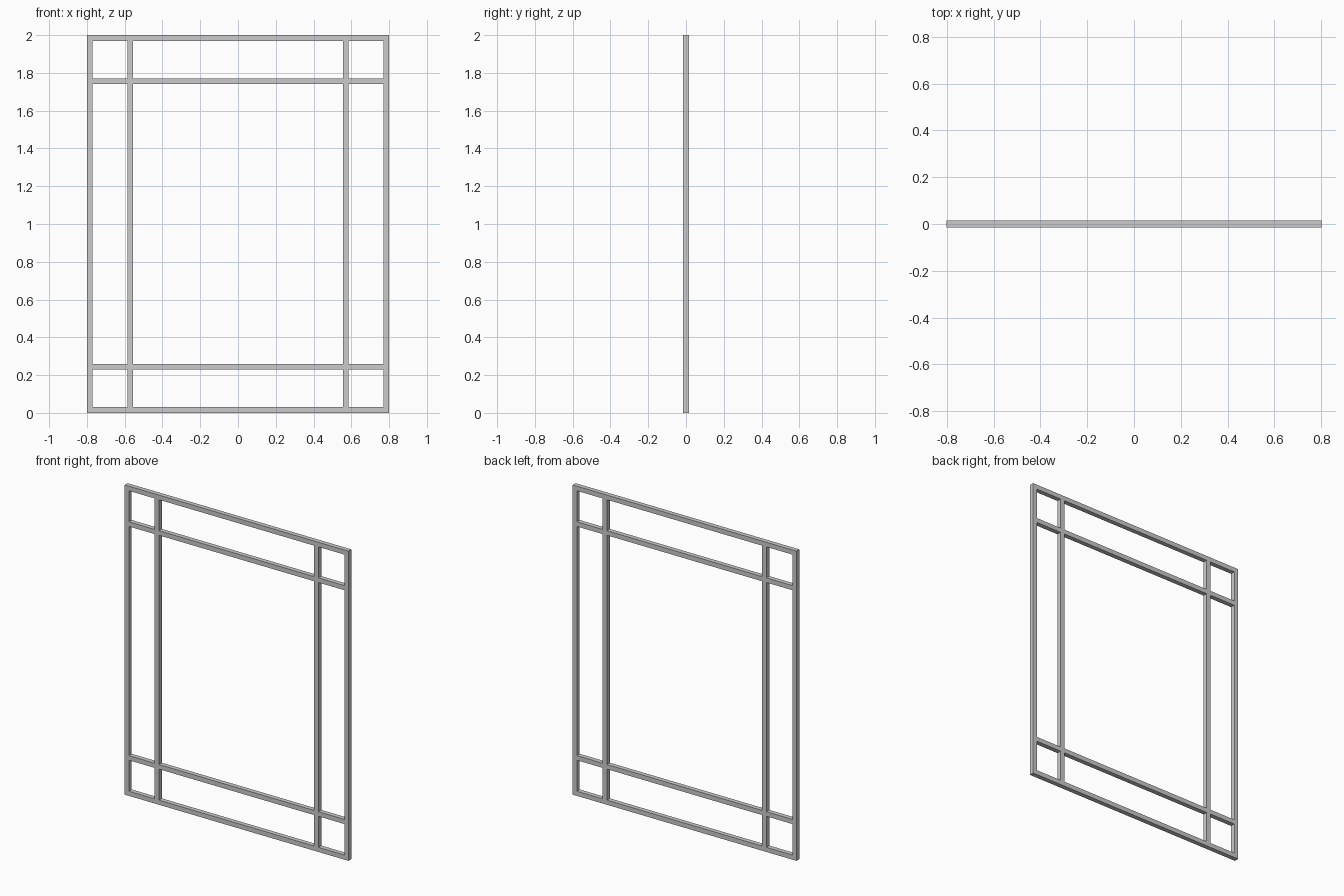
import bpy, bmesh

if "Cube" in bpy.data.objects:
    bpy.data.objects.remove(bpy.data.objects["Cube"])

W, H, T, D = 1.6, 2.0, 0.03, 0.03      # overall size, bar width, bar depth
IX, IZ = 0.57, 0.245                   # inner bar centre lines

# grid lines along each axis; odd-numbered gaps are open, even-numbered are bars
xs = [-W/2, -W/2 + T, -IX - T/2, -IX + T/2, IX - T/2, IX + T/2, W/2 - T, W/2]
zs = [0, T, IZ - T/2, IZ + T/2, H - IZ - T/2, H - IZ + T/2, H - T, H]
LAST = len(xs) - 2


def flat_lattice(name, keep):
    """Fill the chosen grid cells and extrude them to the bar depth."""
    bm = bmesh.new()
    v = [[bm.verts.new((x, -D/2, z)) for z in zs] for x in xs]
    for i in range(LAST + 1):
        for k in range(LAST + 1):
            if keep(i, k):
                bm.faces.new((v[i][k], v[i+1][k], v[i+1][k+1], v[i][k+1]))
    bmesh.ops.delete(bm, geom=[p for p in bm.verts if not p.link_faces], context='VERTS')
    ext = bmesh.ops.extrude_face_region(bm, geom=bm.faces[:], use_keep_orig=True)
    moved = [g for g in ext["geom"] if isinstance(g, bmesh.types.BMVert)]
    bmesh.ops.translate(bm, verts=moved, vec=(0, D, 0))
    bmesh.ops.recalc_face_normals(bm, faces=bm.faces[:])
    mesh = bpy.data.meshes.new(name)
    bm.to_mesh(mesh)
    bm.free()
    obj = bpy.data.objects.new(name, mesh)
    bpy.context.collection.objects.link(obj)
    return obj


def on_border(i, k):
    return i in (0, LAST) or k in (0, LAST)


# outer rectangular frame
flat_lattice("outer_frame", on_border)
# crossing inner bars, butted against the frame
flat_lattice("inner_glazing_bars",
             lambda i, k: not on_border(i, k) and (i % 2 == 0 or k % 2 == 0))
